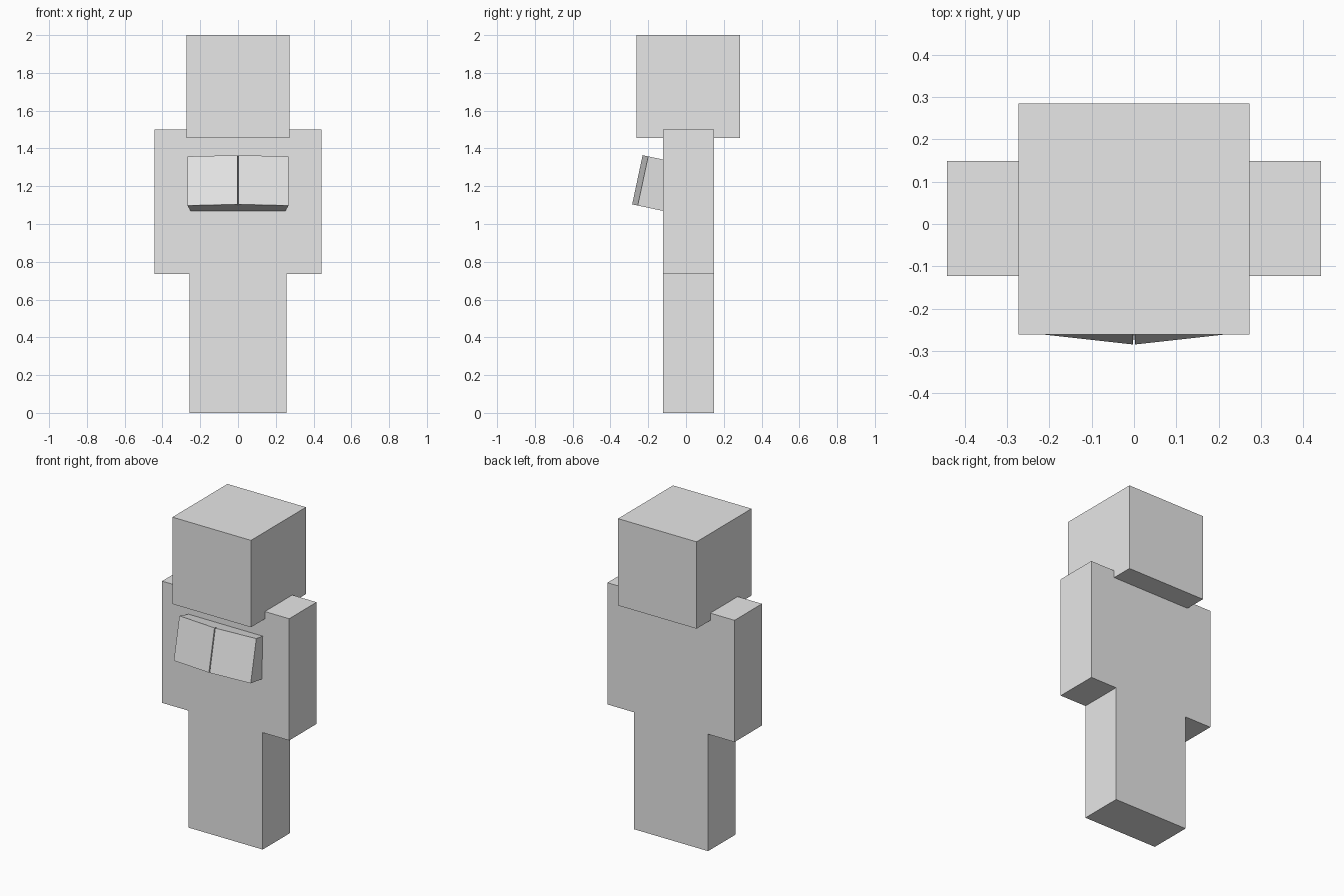
import bpy, bmesh, math
from mathutils import Matrix, Vector

if "Cube" in bpy.data.objects:
    bpy.data.objects.remove(bpy.data.objects["Cube"], do_unlink=True)

# single light grey material
grey = bpy.data.materials.new("light_grey")
grey.use_nodes = True
colour = (0.8, 0.8, 0.8, 1.0)
grey.diffuse_color = colour
grey.node_tree.nodes["Principled BSDF"].inputs["Base Color"].default_value = colour


def finish(name, bm):
    bmesh.ops.recalc_face_normals(bm, faces=bm.faces)
    mesh = bpy.data.meshes.new(name)
    bm.to_mesh(mesh)
    bm.free()
    mesh.materials.append(grey)
    obj = bpy.data.objects.new(name, mesh)
    bpy.context.collection.objects.link(obj)
    return obj


def box(name, lo, hi, matrix=Matrix()):
    """Flat-sided box between two corners, then placed by matrix."""
    lo, hi = Vector(lo), Vector(hi)
    bm = bmesh.new()
    bmesh.ops.create_cube(bm, size=1)
    for v in bm.verts:
        v.co = (lo + hi) / 2 + v.co * (hi - lo)
    bm.transform(matrix)
    return finish(name, bm)


def prism(name, outline, y0, y1):
    """Front outline in x, z extruded from y0 to y1."""
    bm = bmesh.new()
    face = bm.faces.new([bm.verts.new((x, y0, z)) for x, z in outline])
    ext = bmesh.ops.extrude_face_region(bm, geom=[face], use_keep_orig=True)
    verts = [g for g in ext["geom"] if isinstance(g, bmesh.types.BMVert)]
    bmesh.ops.translate(bm, vec=(0, y1 - y0, 0), verts=verts)
    return finish(name, bm)


# head
box("head", (-0.273, -0.261, 1.454), (0.273, 0.285, 2.0))

# torso, arms and legs as one T-shaped block
half = [(0.258, 0.0), (0.258, 0.735), (0.442, 0.735), (0.442, 1.5)]
prism("body", half + [(-x, z) for x, z in reversed(half)], -0.123, 0.149)

# chest blocks, tilted back and turned slightly outward
place = (Matrix.Translation((0.003, -0.285, 1.104))
         @ Matrix.Rotation(math.radians(-12), 4, 'X')
         @ Matrix.Rotation(math.radians(6.5), 4, 'Z'))
for side, sx in (("left", 1), ("right", -1)):
    box("chest_block_" + side, (0, 0, 0), (0.266, 0.2, 0.266),
        Matrix.Diagonal((sx, 1, 1, 1)) @ place)
